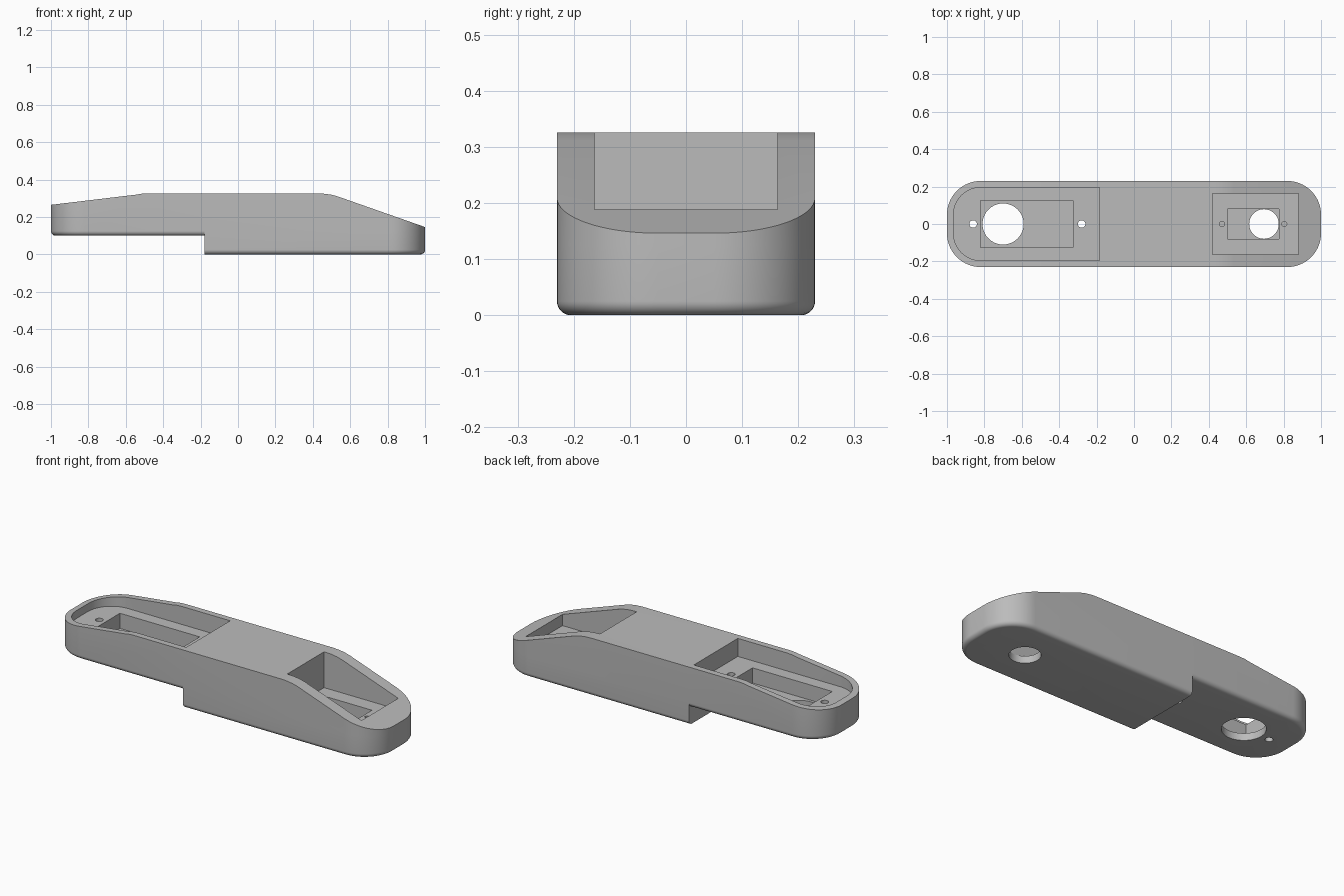
import bpy, bmesh, math

cube = bpy.data.objects.get("Cube")
if cube:
    bpy.data.objects.remove(cube, do_unlink=True)

grey = bpy.data.materials.new("plain grey")
grey.use_nodes = True
colour = (0.5, 0.5, 0.5, 1)
grey.diffuse_color = colour
grey.node_tree.nodes["Principled BSDF"].inputs["Base Color"].default_value = colour

STEP_X, STEP_Z = -0.18, 0.1
HALF_W, CORNER, FILLET, TALL = 0.23, 0.18, 0.025, 0.45


def outline(x0, x1, w, r_left, r_right, n=16):
    """Rectangle in plan with separate end radii, counter-clockwise."""
    pts = []
    corners = [(x1, w, r_right, 0), (x0, w, r_left, 1), (x0, -w, r_left, 2), (x1, -w, r_right, 3)]
    for x, y, r, quarter in corners:
        if r == 0:
            pts.append((x, y))
            continue
        cx, cy = x - math.copysign(r, x - (x0 + x1) / 2), y - math.copysign(r, y)
        for i in range(n + 1):
            a = (quarter + i / n) * math.pi / 2
            pts.append((cx + r * math.cos(a), cy + r * math.sin(a)))
    return pts


def loft(bm, rings):
    """Skin a stack of equal rings and cap both ends."""
    rows = [[bm.verts.new(p) for p in ring] for ring in rings]
    for low, high in zip(rows, rows[1:]):
        for i in range(len(low)):
            j = (i + 1) % len(low)
            bm.faces.new((low[i], low[j], high[j], high[i]))
    bm.faces.new(rows[0][::-1])
    bm.faces.new(rows[-1])


def make_object(name, bm):
    bmesh.ops.recalc_face_normals(bm, faces=bm.faces[:])
    mesh = bpy.data.meshes.new(name)
    bm.to_mesh(mesh)
    bm.free()
    mesh.materials.append(grey)
    obj = bpy.data.objects.new(name, mesh)
    bpy.context.collection.objects.link(obj)
    return obj


def half_body(bm, base, walls, keep_right):
    """Filleted block standing on base, trimmed at the step."""
    part = bmesh.new()
    rings = []
    for i in range(9):
        a = i / 8 * math.pi / 2
        inset = FILLET * (1 - math.sin(a))
        z = base + FILLET * (1 - math.cos(a))
        plan = outline(-1 + inset, 1 - inset, HALF_W - inset, CORNER - inset, CORNER - inset)
        rings.append([(x, y, z) for x, y in plan])
    for z in walls:
        rings.append([(x, y, z) for x, y, _ in rings[8]])
    loft(part, rings)
    bmesh.ops.bisect_plane(part, geom=part.verts[:] + part.edges[:] + part.faces[:],
                           plane_co=(STEP_X, 0, 0), plane_no=(1, 0, 0),
                           clear_inner=keep_right, clear_outer=not keep_right)
    mesh = bpy.data.meshes.new("half")
    part.to_mesh(mesh)
    part.free()
    bm.from_mesh(mesh)
    bpy.data.meshes.remove(mesh)


# Stepped body: raised left half welded to the deeper right half
bm = bmesh.new()
half_body(bm, STEP_Z, [TALL], False)
half_body(bm, 0, [STEP_Z + FILLET, TALL], True)
bmesh.ops.remove_doubles(bm, verts=bm.verts[:], dist=0.0001)
bmesh.ops.contextual_create(bm, geom=[e for e in bm.edges if e.is_boundary])
body = make_object("body", bm)


def carve(cutter):
    mod = body.modifiers.new("carve", "BOOLEAN")
    mod.operation, mod.solver, mod.object = "DIFFERENCE", "EXACT", cutter
    bpy.context.view_layer.objects.active = body
    bpy.ops.object.modifier_apply(modifier=mod.name)
    bpy.data.objects.remove(cutter, do_unlink=True)


def cut_plan(plan, bottom, top=0.6):
    bm = bmesh.new()
    loft(bm, [[(x, y, z) for x, y in plan] for z in (bottom, top)])
    carve(make_object("cutter", bm))


def cut_hole(x, y, r, bottom=-0.1, top=0.6):
    cut_plan(outline(x - r, x + r, r, r, r, 10), bottom, top)


# Sloping top line
profile = [(-1.1, 0.253), (-0.54, 0.32), (-0.52, 0.324), (-0.49, 0.326), (0.43, 0.326),
           (0.465, 0.324), (0.5, 0.319), (0.53, 0.311), (1.1, 0.111), (1.1, 0.6), (-1.1, 0.6)]
bm = bmesh.new()
loft(bm, [[(x, y, z) for x, z in profile] for y in (-0.5, 0.5)])
carve(make_object("cutter", bm))

# Left recess, its inner well, shaft opening and screw holes
cut_plan(outline(-0.965, -0.185, 0.195, 0.145, 0), 0.225)
cut_plan(outline(-0.82, -0.325, 0.125, 0, 0), 0.14)
cut_hole(-0.7, 0, 0.11, top=0.2)
for x in (-0.86, -0.28):
    for y in (-0.06, 0.06):
        cut_hole(x, y, 0.02)

# Right recess, its inner well, shaft opening and blind screw holes
cut_plan(outline(0.42, 0.88, 0.163, 0, 0), 0.125)
cut_plan(outline(0.5, 0.775, 0.08, 0, 0), 0.04)
cut_hole(0.695, 0, 0.079, top=0.1)
for x in (0.47, 0.803):
    cut_hole(x, 0, 0.014, bottom=0.05)

# Smooth rounded walls, crisp edges
bpy.ops.object.select_all(action="DESELECT")
body.select_set(True)
bpy.context.view_layer.objects.active = body
bpy.ops.object.shade_smooth_by_angle(angle=math.radians(25))
